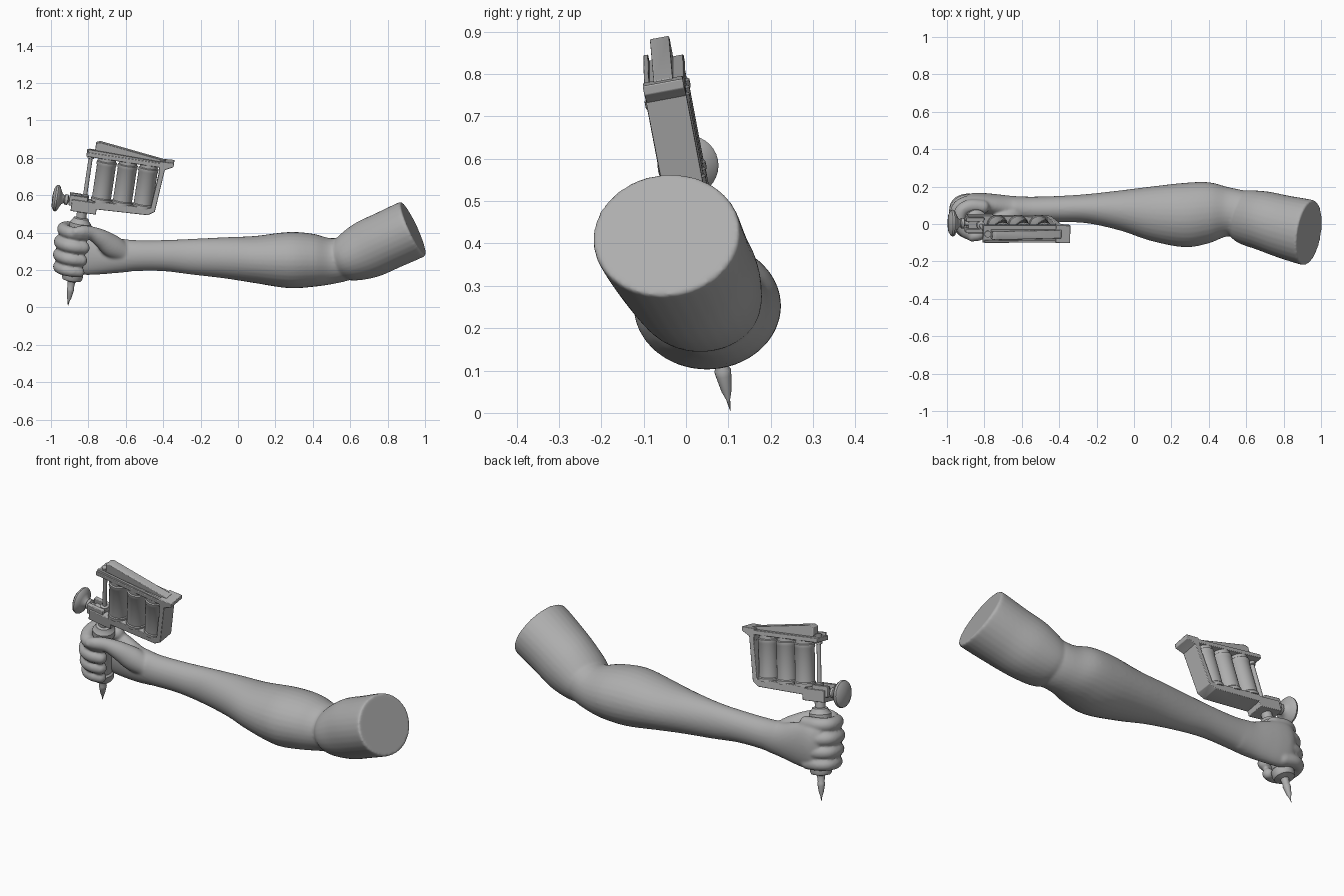
import bpy, bmesh, math
from mathutils import Vector, Matrix

if "Cube" in bpy.data.objects:
    bpy.data.objects.remove(bpy.data.objects["Cube"])

# Mid-grey surface shared by every part
GREY = bpy.data.materials.new("mid_grey")
GREY.diffuse_color = (.42, .42, .42, 1)
GREY.use_nodes = True
GREY.node_tree.nodes["Principled BSDF"].inputs["Base Color"].default_value = GREY.diffuse_color


def finish(name, bm, matrix=None, angle=35, bevel=0):
    bmesh.ops.recalc_face_normals(bm, faces=bm.faces)
    me = bpy.data.meshes.new(name)
    bm.to_mesh(me)
    bm.free()
    me.materials.append(GREY)
    ob = bpy.data.objects.new(name, me)
    bpy.context.collection.objects.link(ob)
    if matrix:
        ob.matrix_world = matrix
    if bevel:
        mod = ob.modifiers.new("bevel", 'BEVEL')
        mod.width, mod.segments = bevel, 2
    bpy.ops.object.select_all(action='DESELECT')
    ob.select_set(True)
    bpy.context.view_layer.objects.active = ob
    bpy.ops.object.shade_smooth_by_angle(angle=math.radians(angle))
    return ob


def catmull(a, b, c, d, t):
    return 0.5 * (2 * b + (c - a) * t + (2 * a - 5 * b + 4 * c - d) * t * t
                  + (3 * b - a - 3 * c + d) * t ** 3)


def loft(bm, pts, up, direction=None, sides=32, steps=5, round_ends=False):
    """Smooth tube through (x, y, z, side radius, up radius)."""
    n, path = len(pts), []
    for i in range(n - 1):
        q = [pts[max(i - 1, 0)], pts[i], pts[i + 1], pts[min(i + 2, n - 1)]]
        for s in range(steps):
            path.append([catmull(*v, s / steps) for v in zip(*q)])
    path.append(list(pts[-1]))
    rings = []
    for i, p in enumerate(path):
        a, b = path[max(i - 1, 0)], path[min(i + 1, len(path) - 1)]
        d = (direction or (Vector(b[:3]) - Vector(a[:3]))).normalized()
        v = up.cross(d).normalized()
        u = d.cross(v)
        rings.append([bm.verts.new(Vector(p[:3]) + v * p[3] * math.cos(k) + u * p[4] * math.sin(k))
                      for k in (2 * math.pi * j / sides for j in range(sides))])
    for r, s in zip(rings, rings[1:]):
        for j in range(sides):
            k = (j + 1) % sides
            bm.faces.new((r[j], r[k], s[k], s[j]))
    bm.faces.new(rings[0])
    bm.faces.new(rings[-1])
    if round_ends:
        for p in (path[0], path[-1]):
            bmesh.ops.create_uvsphere(bm, u_segments=20, v_segments=12, radius=p[4],
                                      matrix=Matrix.Translation(p[:3]))


def lathe(name, profile, matrix, sides=32):
    bm = bmesh.new()
    vs = [bm.verts.new((r, 0, h)) for r, h in profile]
    es = [bm.edges.new(e) for e in zip(vs, vs[1:])]
    bmesh.ops.spin(bm, geom=vs + es, cent=(0, 0, 0), axis=(0, 0, 1),
                   angle=2 * math.pi, steps=sides)
    bmesh.ops.remove_doubles(bm, verts=bm.verts, dist=1e-5)
    return finish(name, bm, matrix)


def prism(name, outline, y0, y1, matrix, bevel=0.003):
    bm = bmesh.new()
    f = bm.faces.new([bm.verts.new((x, y0, z)) for x, z in outline])
    ext = bmesh.ops.extrude_face_region(bm, geom=[f])
    bmesh.ops.translate(bm, vec=(0, y1 - y0, 0),
                        verts=[v for v in ext['geom'] if isinstance(v, bmesh.types.BMVert)])
    return finish(name, bm, matrix, bevel=bevel)


def rect(x0, x1, z0, z1):
    return [(x0, z0), (x1, z0), (x1, z1), (x0, z1)]


# Tilted machine frame: origin at the needle tip
U = Vector((.15, -.19, 1)).normalized()
X = Vector((1, 0, -.15)).normalized()
Y = U.cross(X)
TIP = Vector((-.91, .105, .003))
M = Matrix.Translation(TIP) @ Matrix((X, Y, U)).transposed().to_4x4()
Z = Vector((0, 0, 1))

# Forearm, running on into the elbow
bm = bmesh.new()
loft(bm, [(-.64, .083, .277, .066, .093), (-.55, .078, .277, .068, .083),
          (-.4, .08, .277, .070, .083), (-.25, .082, .271, .078, .095),
          (-.07, .072, .265, .108, .110), (.09, .055, .256, .145, .126),
          (.27, .048, .253, .172, .150), (.4, .06, .252, .163, .142),
          (.5, .066, .247, .132, .123), (.6, .05, .268, .125, .12),
          (.7, .03, .30, .10, .10)], Z, Vector((1, 0, 0)))

# Upper arm with a flat cut end
D = Vector((.9, -.14, .41)).normalized()
C = Vector((.937, -.046, .421))
upper = []
for t, oy, rv, ru in ((-.47, .04, .10, .08), (-.4, .03, .14, .124), (-.28, .025, .158, .155),
                      (-.15, .01, .168, .158), (-.02, 0, .176, .160), (0, 0, .172, .156)):
    p = C + D * t
    upper.append((p.x, p.y + oy, p.z, rv, ru))
loft(bm, upper, Z, D)

# Palm and smooth back of the hand
loft(bm, [(-.58, .08, .275, .066, .085), (-.66, .085, .277, .066, .094),
          (-.74, .098, .288, .062, .112), (-.81, .110, .297, .056, .124),
          (-.87, .112, .303, .052, .124), (-.915, .10, .305, .042, .115)], Z, Vector((-1, 0, 0)))

# Four curled fingers around the grip
for z, r, k in ((.403, .036, .97), (.334, .037, 1.04), (.266, .035, 1.0), (.203, .032, .92)):
    c = TIP + U * (z / U.z)
    path = [(.04, .066), (-.03, .07), (-.078, .042), (-.084, -.015),
            (-.055, -.07), (-.01, -.084), (.035, -.072)]
    pts = []
    for i, (a, b) in enumerate(path):
        p = c + X * a * k + Y * b * k
        rr = r * (1.04 - .02 * i)
        pts.append((p.x, p.y, p.z, rr, rr))
    loft(bm, pts, U, sides=20, round_ends=True)

# Thumb and its fleshy base
loft(bm, [(-.6, .065, .285, .05, .05), (-.67, .035, .325, .055, .062),
          (-.73, .0, .368, .046, .05), (-.785, -.03, .397, .036, .037),
          (-.835, -.058, .405, .033, .034), (-.865, -.068, .402, .026, .027)],
     Z, sides=20, round_ends=True)

arm = finish("arm_and_hand", bm, angle=180)
mod = arm.modifiers.new("merge", 'REMESH')
mod.mode, mod.voxel_size, mod.use_smooth_shade = 'VOXEL', .0072, True
mod = arm.modifiers.new("soften", 'SMOOTH')
mod.factor, mod.iterations = .5, 6

# Needle, tip, grip and tube
lathe("needle_and_grip", [(0, 0), (.005, .03), (.012, .05), (.018, .085), (.02, .1), (.017, .106),
                          (.021, .14), (.05, .148), (.056, .16), (.056, .19), (.048, .2),
                          (.048, .42), (.057, .43), (.057, .462), (.045, .475), (.04, .488),
                          (.027, .492), (.027, .55), (0, .55)], M)

# Frame: clamp block, lower bar with chamfer, rear upright and flared bracket
W = .048
prism("clamp_block", rect(-.062, .075, .527, .59), -W, W, M)
prism("lower_frame", [(.06, .555), (.35, .566), (.385, .59), (.405, .83), (.378, .83),
                      (.36, .604), (.06, .6)], -W, W, M)
prism("rear_bracket", [(.375, .80), (.41, .825), (.448, .845), (.448, .868), (.37, .864)], -W, W, M)

# Top plate, armature bar and side rail
prism("top_plate", rect(-.022, .41, .832, .856), -W, W, M)
prism("armature_bar", [(.02, .85), (.4, .85), (.4, .868), (.04, .915), (.02, .906)], -.022, .024, M)
prism("side_rail", [(-.015, .85), (.38, .85), (.38, .862), (-.015, .872)], -.046, -.034, M, .002)

# Three coils with end collars
for i, x in enumerate((.092, .205, .317)):
    lathe(f"coil_{i + 1}", [(0, .595), (.055, .595), (.055, .612), (.051, .617), (.051, .79), (.054, .795),
                            (.054, .812), (.048, .816), (.048, .834), (0, .834)],
          M @ Matrix.Translation((x, 0, 0)))

# Contact rod with nuts
lathe("contact_rod", [(0, .54), (.022, .54), (.022, .615), (.011, .62), (.011, .815),
                      (.018, .818), (.018, .866), (0, .866)], M @ Matrix.Translation((.003, 0, 0)), 20)

# Tightening knob on a stem, with clamp lugs
side = M @ Matrix.Translation((0, .006, .575)) @ Matrix.Rotation(-math.pi / 2, 4, 'Y')
lathe("clamp_knob", [(0, .02), (.014, .02), (.014, .08), (.028, .085), (.028, .1), (.02, .105),
                     (.027, .115), (.045, .125), (.066, .134), (.072, .143), (.069, .153),
                     (.05, .165), (0, .17)], side)
for i, s in enumerate((-1, 1)):
    y = sorted((s * .02, s * .042))
    prism(f"clamp_lug_{i + 1}", rect(-.078, .02, .555, .612), y[0], y[1], M)
